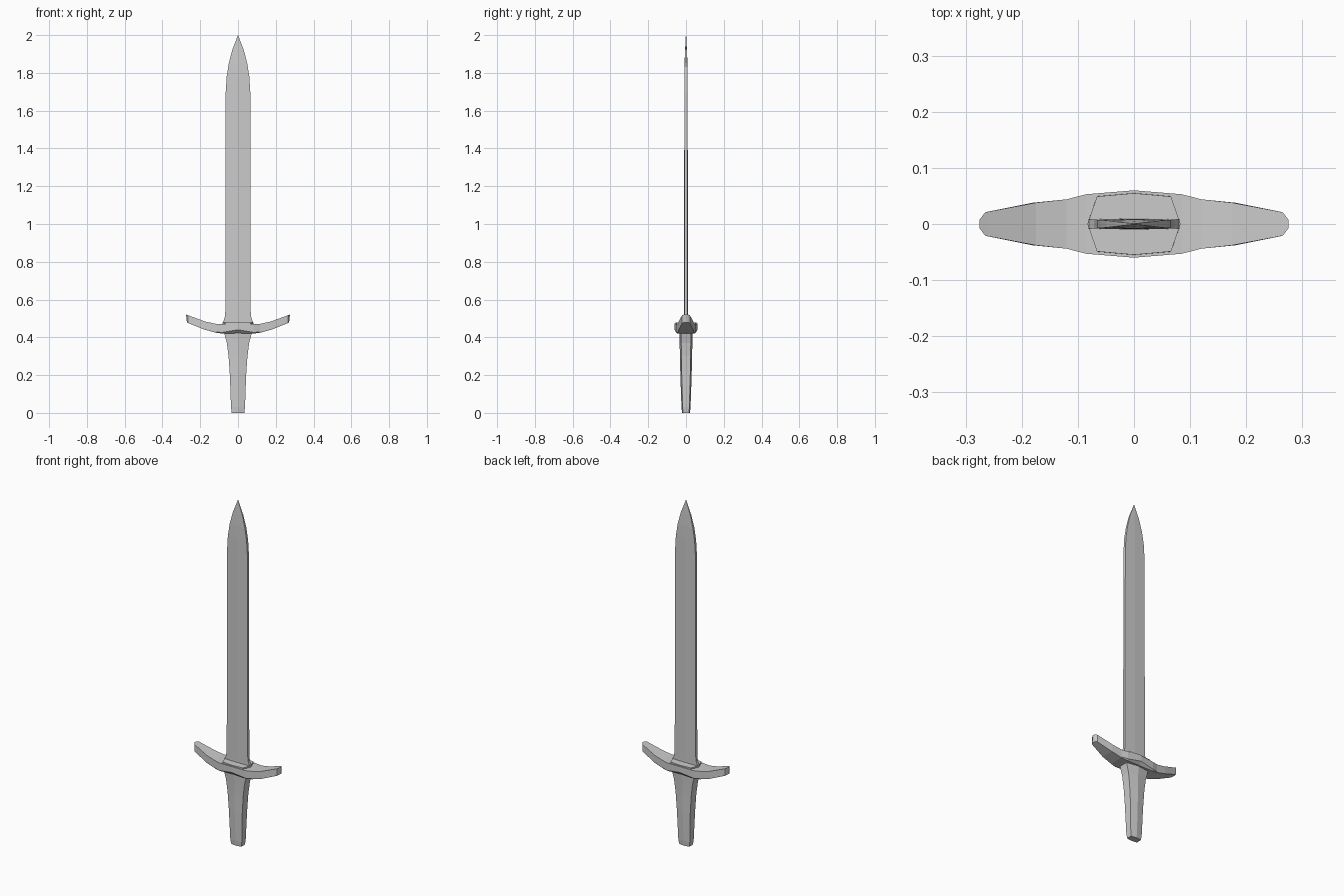
import bpy, bmesh

if "Cube" in bpy.data.objects:
    bpy.data.objects.remove(bpy.data.objects["Cube"])


def loft(name, rings):
    """Skin a list of equal-length rings and cap both ends."""
    bm = bmesh.new()
    loops = [[bm.verts.new(p) for p in ring] for ring in rings]
    n = len(loops[0])
    for a, b in zip(loops, loops[1:]):
        for i in range(n):
            j = (i + 1) % n
            bm.faces.new((a[i], a[j], b[j], b[i]))
    bm.faces.new(loops[0])
    bm.faces.new(loops[-1])
    bmesh.ops.remove_doubles(bm, verts=bm.verts, dist=0.0002)
    bmesh.ops.recalc_face_normals(bm, faces=bm.faces)
    mesh = bpy.data.meshes.new(name)
    bm.to_mesh(mesh)
    bm.free()
    obj = bpy.data.objects.new(name, mesh)
    bpy.context.collection.objects.link(obj)
    return obj


def ridged(z, w, d, edge):
    """Flat-edged cross-section with a raised centre line."""
    e = d * edge
    return [(-w, -e, z), (0, -d, z), (w, -e, z), (w, e, z), (0, d, z), (-w, e, z)]


# Blade: flared base, long straight run, curved point
blade = [(0.45, 0.083, 0.010), (0.48, 0.080, 0.010), (0.50, 0.071, 0.010),
         (0.54, 0.067, 0.010), (1.70, 0.065, 0.009), (1.78, 0.060, 0.009),
         (1.85, 0.049, 0.008), (1.92, 0.031, 0.005), (1.998, 0.001, 0.001), ]
loft("blade", [ridged(z, w, d, 0.8) for z, w, d in blade]
     + [[(0.0003 * x, 0.0003 * y, 2.0) for x, y, _ in ridged(0, 1, 1, 1)]])

# Grip: tapered handle flaring into the guard
grip = [(0, 0.033, 0.021), (0.03, 0.037, 0.024), (0.20, 0.043, 0.030),
        (0.30, 0.050, 0.032), (0.37, 0.059, 0.034), (0.43, 0.075, 0.036)]
loft("grip", [ridged(z, w, d, 0.75) for z, w, d in grip])


# Guard: x bottom, x top, half depth, bottom half depth, z bottom, z middle, z top
half = [(0, 0, 0.060, 0.042, 0.422, 0.440, 0.474),
        (0.085, 0.085, 0.053, 0.045, 0.420, 0.426, 0.470),
        (0.12, 0.12, 0.044, 0.042, 0.425, 0.429, 0.472),
        (0.18, 0.175, 0.038, 0.037, 0.442, 0.445, 0.484),
        (0.265, 0.265, 0.021, 0.020, 0.476, 0.479, 0.517),
        (0.271, 0.275, 0.008, 0.008, 0.479, 0.482, 0.521)]


def guard_ring(s, side):
    xb, xt, y, yb, zb, zm, zt = s
    return [(side * xt, -y, zt), (side * xb, -y, zm), (side * xb, -yb, zb),
            (side * xb, yb, zb), (side * xb, y, zm), (side * xt, y, zt)]


loft("guard", [guard_ring(s, -1) for s in half[:0:-1]] + [guard_ring(s, 1) for s in half])

# Collar: shallow raised plate where the blade enters the guard
collar = [(-0.083, 0), (-0.066, -0.050), (0, -0.056), (0.066, -0.050),
          (0.083, 0), (0.066, 0.050), (0, 0.056), (-0.066, 0.050)]
loft("collar", [[(x, y, 0.45) for x, y in collar],
                [(x, y * (1 if z < 0.475 else 0.98), z) for x, y in collar for z in [0.479]]])
